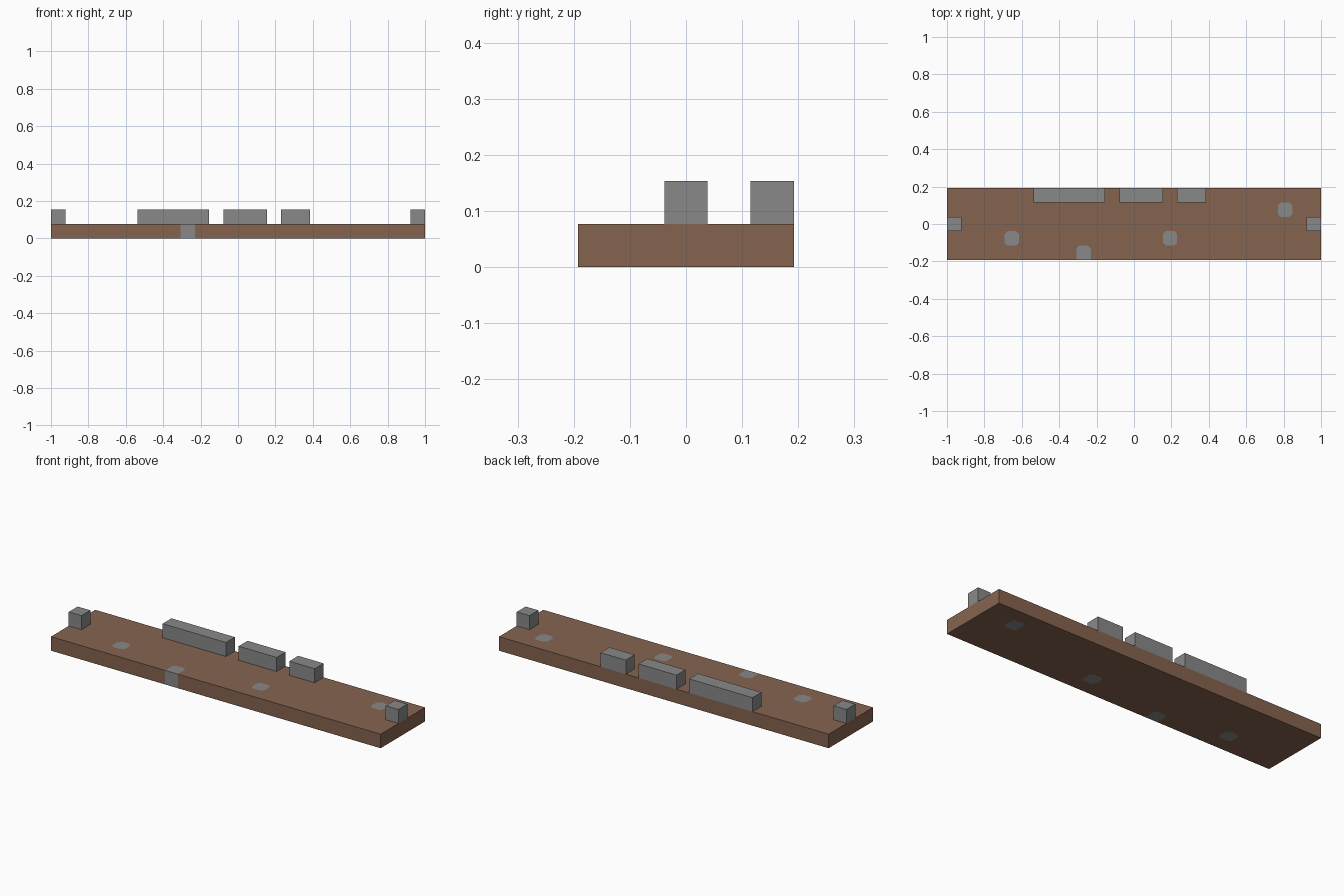
import bpy
import bmesh

if "Cube" in bpy.data.objects:
    bpy.data.objects.remove(bpy.data.objects["Cube"])

U = 1 / 13                 # grid cell: the board is 26 x 5 x 1 cells
HALF_Y = 2.5 * U


def material(name, colour):
    mat = bpy.data.materials.new(name)
    mat.use_nodes = True
    mat.diffuse_color = (*colour, 1)
    mat.node_tree.nodes["Principled BSDF"].inputs["Base Color"].default_value = (*colour, 1)
    return mat


def prism(name, outline, z0, z1, mat):
    """Extrude a flat counter-clockwise outline from z0 to z1."""
    bm = bmesh.new()
    face = bm.faces.new([bm.verts.new((x, y, z0)) for x, y in outline])
    top = bmesh.ops.extrude_face_region(bm, geom=[face])["geom"]
    for v in top:
        if isinstance(v, bmesh.types.BMVert):
            v.co.z = z1
    bmesh.ops.recalc_face_normals(bm, faces=bm.faces)
    mesh = bpy.data.meshes.new(name)
    bm.to_mesh(mesh)
    bm.free()
    mesh.materials.append(mat)
    obj = bpy.data.objects.new(name, mesh)
    bpy.context.collection.objects.link(obj)
    return obj


def box(name, x0, x1, y0, y1, z0, z1, mat):
    return prism(name, [(x0, y0), (x1, y0), (x1, y1), (x0, y1)], z0, z1, mat)


def boolean(obj, cutter, operation):
    mod = obj.modifiers.new("cut", "BOOLEAN")
    mod.object, mod.operation, mod.solver = cutter, operation, "EXACT"
    bpy.context.view_layer.objects.active = obj
    bpy.ops.object.modifier_apply(modifier=mod.name)


brown = material("brown wood", (0.235, 0.127, 0.078))
grey = material("grey stone", (0.25, 0.25, 0.25))

# Board
board = box("board", -1, 1, -HALF_Y, HALF_Y, 0, U, brown)

# Flush inlays running through the board: one cell wide with clipped corners
h, c = U / 2, U / 5
for i, (cx, cy) in enumerate([(-8.5, -1), (-3.5, -2), (2.5, -1), (10.5, 1)]):
    x, y = cx * U, cy * U
    back = [(x + h, y + h - c), (x + h - c, y + h), (x - h + c, y + h), (x - h, y + h - c)]
    if cy == -2:           # runs out through the front edge
        front = [(x - h, y - U), (x + h, y - U)]
    else:
        front = [(x - h, y - h + c), (x - h + c, y - h), (x + h - c, y - h), (x + h, y - h + c)]
    cutter = prism("inlay_cutter", back + front, -U, 2 * U, grey)
    inlay = box(f"inlay_{i + 1}", x - h, x + h, max(y - h, -HALF_Y), y + h, 0, U, grey)
    boolean(inlay, cutter, "INTERSECT")
    boolean(board, cutter, "DIFFERENCE")
    bpy.data.objects.remove(cutter)

# Row of blocks along the back edge
for name, a, b in [("long", -7, -2), ("middle", -1, 2), ("short", 3, 5)]:
    box(f"{name}_back_block", a * U, b * U, 1.5 * U, HALF_Y, U, 2 * U, grey)

# Single block at each end
for name, a in [("right", -13), ("left", 12)]:
    box(f"{name}_end_block", a * U, (a + 1) * U, -h, h, U, 2 * U, grey)
